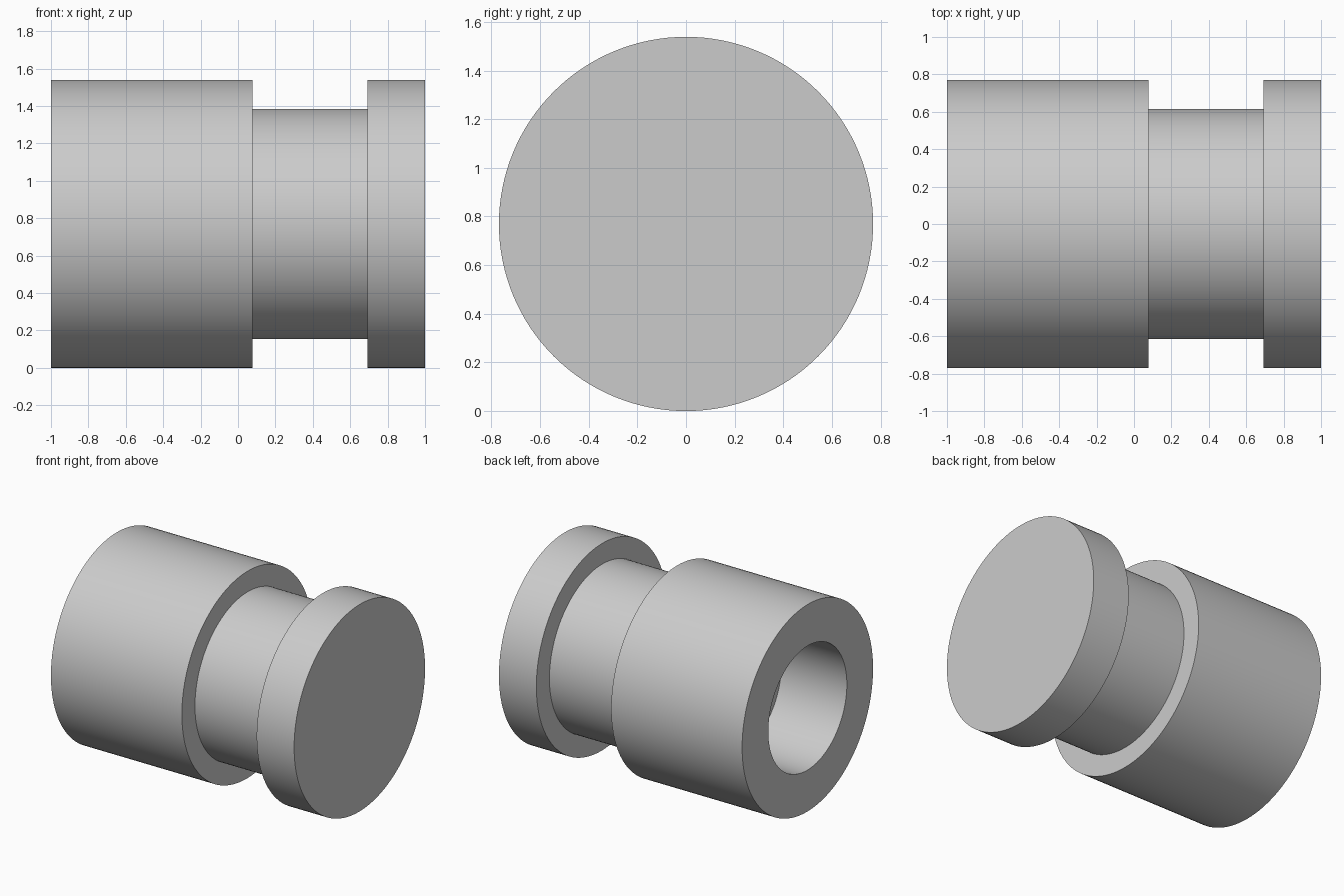
import bpy, bmesh
from math import tau, radians
from mathutils import Vector

default = bpy.data.objects.get("Cube")
if default:
    bpy.data.objects.remove(default, do_unlink=True)

UNIT = 1 / 13          # the part is 26 units long
OUTER, NECK, BORE = 10 * UNIT, 8 * UNIT, 6 * UNIT
LEFT, RIGHT = -13 * UNIT, 13 * UNIT
GROOVE_START, GROOVE_END = UNIT, 9 * UNIT
BORE_FLOOR = LEFT + 7 * UNIT
SEGMENTS = 128

# Plain grey material
grey = bpy.data.materials.new("light grey")
grey.use_nodes = True
colour = (0.6, 0.6, 0.6, 1)
grey.diffuse_color = colour
grey.node_tree.nodes["Principled BSDF"].inputs["Base Color"].default_value = colour

# Half section as (x, radius): blind bore, body, groove, end flange
profile = [
    (BORE_FLOOR, 0), (BORE_FLOOR, BORE), (LEFT, BORE), (LEFT, OUTER),
    (GROOVE_START, OUTER), (GROOVE_START, NECK),
    (GROOVE_END, NECK), (GROOVE_END, OUTER),
    (RIGHT, OUTER), (RIGHT, 0),
]

# Turn the section around the x axis
bm = bmesh.new()
verts = [bm.verts.new((x, 0, r)) for x, r in profile]
edges = [bm.edges.new(pair) for pair in zip(verts, verts[1:])]
bmesh.ops.spin(bm, geom=verts + edges, cent=(0, 0, 0), axis=(1, 0, 0),
               angle=tau, steps=SEGMENTS, use_merge=False)
bmesh.ops.remove_doubles(bm, verts=bm.verts, dist=1e-5)
bmesh.ops.recalc_face_normals(bm, faces=bm.faces)
bmesh.ops.translate(bm, verts=bm.verts, vec=Vector((0, 0, OUTER)))

mesh = bpy.data.meshes.new("grooved_plug")
bm.to_mesh(mesh)
bm.free()
mesh.materials.append(grey)
plug = bpy.data.objects.new("grooved_plug", mesh)
bpy.context.collection.objects.link(plug)

# Smooth round walls, crisp rims
bpy.ops.object.select_all(action="DESELECT")
plug.select_set(True)
bpy.context.view_layer.objects.active = plug
bpy.ops.object.shade_smooth_by_angle(angle=radians(30))
